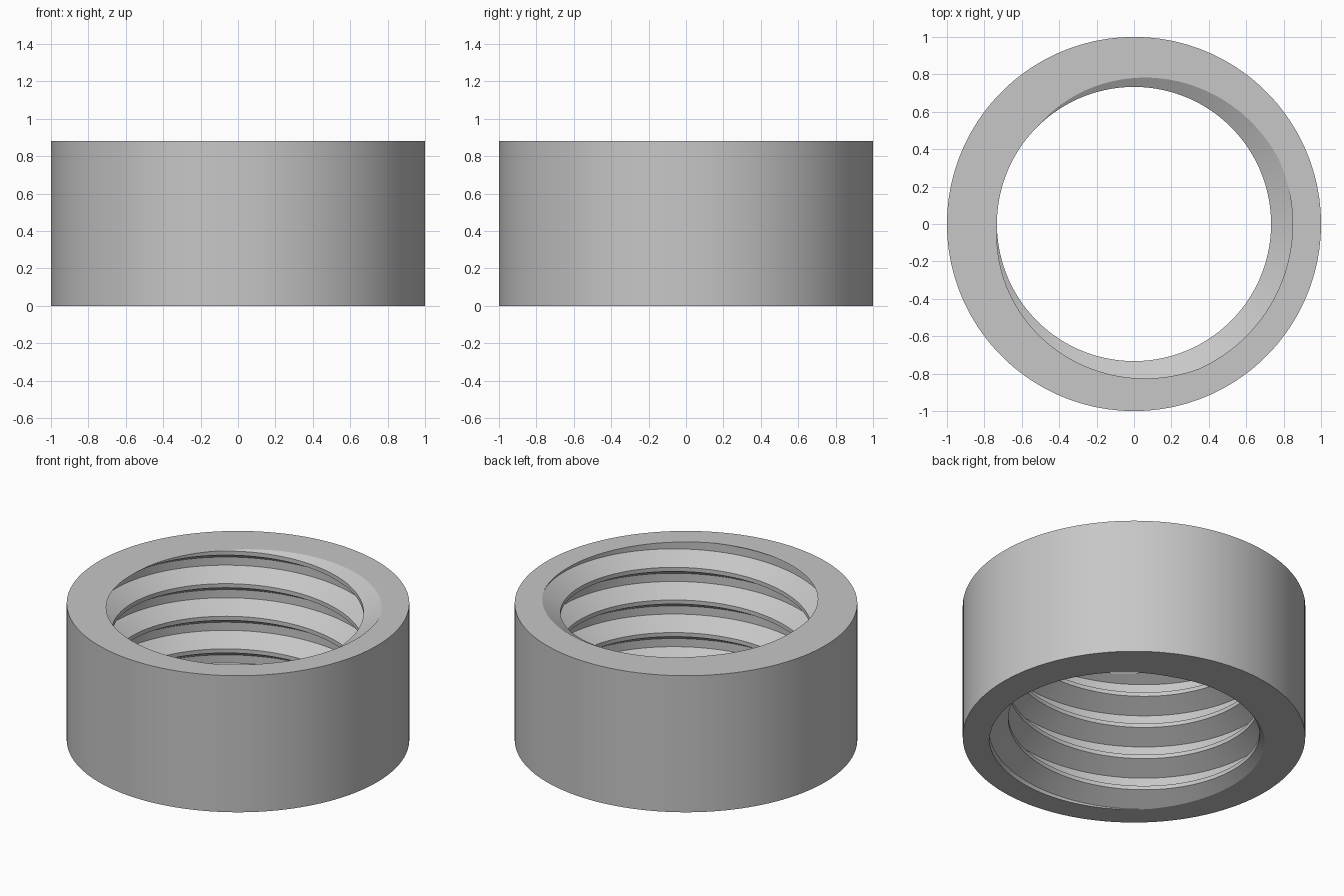
import bpy, bmesh, math

cube = bpy.data.objects.get("Cube")
if cube:
    bpy.data.objects.remove(cube, do_unlink=True)

HEIGHT, OUTER = 0.88, 1.0
CREST_R, ROOT_R = 0.733, 0.848
PITCH = 0.21
START = 68 / 360          # where the thread crest begins on the bottom face
STEPS = 180
BREAKS = (0, 1 / 8, 7 / 16, 11 / 16)   # crest, flank, root, flank


def thread_radius(phase):
    """Radius of the trapezoid thread at a phase of one turn."""
    p = phase % 1
    flank = BREAKS[2] - BREAKS[1]
    rise = min(max((p - BREAKS[1]) / flank, 0), 1)
    fall = min(max((1 - p) / flank, 0), 1)
    return CREST_R + (ROOT_R - CREST_R) * min(rise, fall)


def section(turn):
    """Closed radial section (r, z): outer wall, then thread from top to bottom."""
    phase = turn - START
    levels = [PITCH * (phase - b + k) for k in range(-2, 8) for b in BREAKS]
    levels = [min(max(z, 0), HEIGHT) for z in sorted(levels, reverse=True)]
    inner = [(thread_radius(phase - z / PITCH), z) for z in levels]
    return [(OUTER, 0), (OUTER, HEIGHT)] + inner


# Threaded ring: sweep the section round, then weld the seam
bm = bmesh.new()
columns = []
for i in range(STEPS + 1):
    a = math.tau * i / STEPS
    columns.append([bm.verts.new((r * math.cos(a), r * math.sin(a), z))
                    for r, z in section(i / STEPS)])
for near, far in zip(columns, columns[1:]):
    # the far column runs higher by one step of the helix
    for j in range(len(near)):
        k = (j + 1) % len(near)
        bm.faces.new((near[j], far[j], far[k], near[k]))
bmesh.ops.remove_doubles(bm, verts=bm.verts, dist=0.0002)
bmesh.ops.dissolve_degenerate(bm, edges=bm.edges, dist=0.0002)
bmesh.ops.recalc_face_normals(bm, faces=bm.faces)

mesh = bpy.data.meshes.new("threaded_ring")
bm.to_mesh(mesh)
bm.free()
ring = bpy.data.objects.new("threaded_ring", mesh)
bpy.context.collection.objects.link(ring)

# Plain grey
grey = bpy.data.materials.new("plain_grey")
grey.use_nodes = True
colour = (0.57, 0.57, 0.57, 1)
grey.diffuse_color = colour
grey.node_tree.nodes["Principled BSDF"].inputs["Base Color"].default_value = colour
mesh.materials.append(grey)

# Smooth walls with crisp thread edges
bpy.ops.object.select_all(action="DESELECT")
ring.select_set(True)
bpy.context.view_layer.objects.active = ring
bpy.ops.object.shade_smooth_by_angle(angle=math.radians(20))
